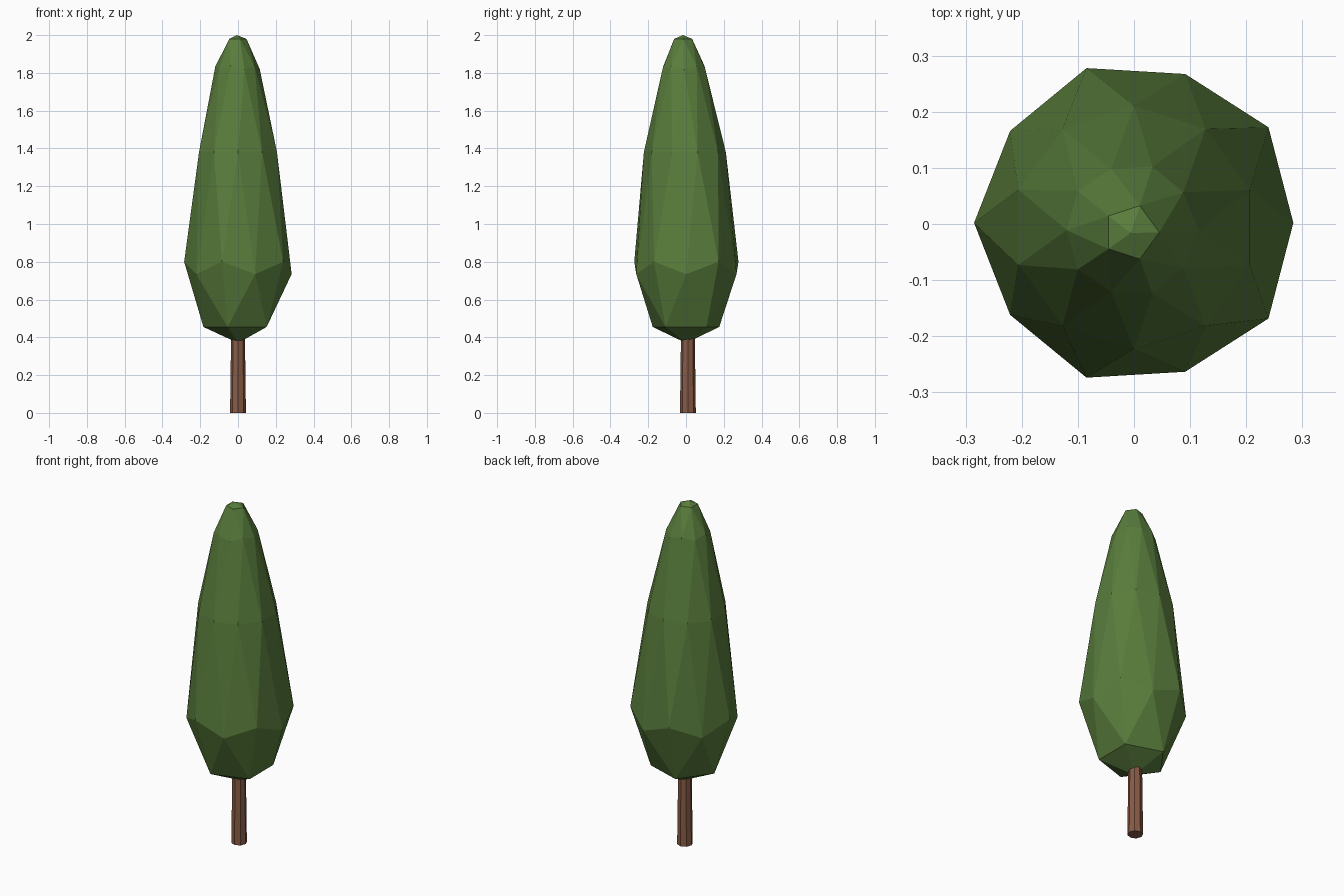
import bpy, bmesh, math

if "Cube" in bpy.data.objects:
    bpy.data.objects.remove(bpy.data.objects["Cube"])


def material(name, rgb):
    m = bpy.data.materials.new(name)
    m.diffuse_color = (*rgb, 1)
    m.use_nodes = True
    m.node_tree.nodes["Principled BSDF"].inputs["Base Color"].default_value = m.diffuse_color
    return m


def make_object(name, bm, mat):
    me = bpy.data.meshes.new(name)
    bmesh.ops.recalc_face_normals(bm, faces=bm.faces)
    bm.to_mesh(me)
    bm.free()
    me.materials.append(mat)
    ob = bpy.data.objects.new(name, me)
    bpy.context.collection.objects.link(ob)
    return ob


# Foliage: icosphere whose vertex rings are remapped to a tall teardrop
# (sphere z, model z, ring radius, centre x, centre y)
RINGS = [
    (-1.000, 0.37, 0.000, 0.000, 0.000),
    (-0.851, 0.455, 0.185, 0.002, 0.000),
    (-0.526, 0.735, 0.279, 0.005, 0.002),
    (-0.447, 0.80, 0.290, 0.005, 0.002),
    (0.000, 1.38, 0.217, 0.000, -0.006),
    (0.447, 1.82, 0.119, -0.004, -0.011),
    (0.526, 1.835, 0.115, -0.005, -0.011),
    (0.851, 1.98, 0.050, -0.005, -0.015),
    (1.000, 2.00, 0.000, -0.006, -0.016),
]
bm = bmesh.new()
bmesh.ops.create_icosphere(bm, subdivisions=2, radius=1)
for v in bm.verts:
    _, z, r, cx, cy = min(RINGS, key=lambda ring: abs(ring[0] - v.co.z))
    a = math.atan2(v.co.y, v.co.x)
    v.co = (cx + r * math.cos(a), cy + r * math.sin(a), z)
make_object("foliage", bm, material("leaf_green", (0.10, 0.205, 0.045)))

# Trunk: slightly tapered eight-sided cylinder
bm = bmesh.new()
bmesh.ops.create_cone(bm, cap_ends=True, segments=8,
                      radius1=0.042, radius2=0.036, depth=0.46)
trunk = make_object("trunk", bm, material("bark_brown", (0.25, 0.105, 0.06)))
trunk.location = (0, 0.01, 0.23)
